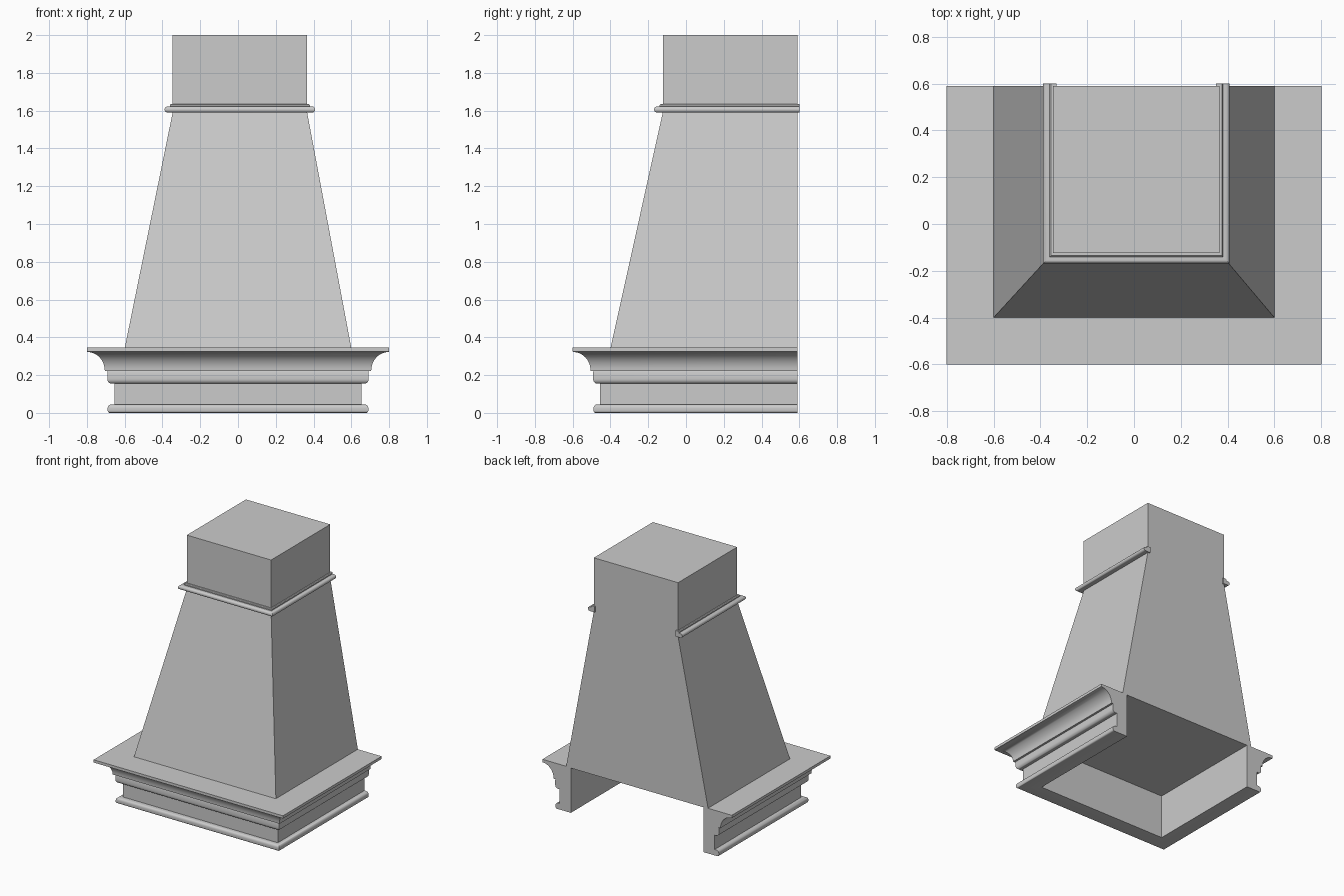
import bpy, bmesh
from math import sin, cos, radians

if "Cube" in bpy.data.objects:
    bpy.data.objects.remove(bpy.data.objects["Cube"])

BACK = 0.59


def finish(name, bm, smooth=False):
    bmesh.ops.recalc_face_normals(bm, faces=bm.faces)
    mesh = bpy.data.meshes.new(name)
    bm.to_mesh(mesh)
    bm.free()
    ob = bpy.data.objects.new(name, mesh)
    bpy.context.collection.objects.link(ob)
    if smooth:
        bpy.ops.object.select_all(action='DESELECT')
        ob.select_set(True)
        bpy.context.view_layer.objects.active = ob
        bpy.ops.object.shade_smooth_by_angle(angle=radians(35))
    return ob


def loft(name, loops, smooth=False):
    """Skin a closed solid through a list of equal-length closed loops."""
    bm = bmesh.new()
    rings = [[bm.verts.new(p) for p in loop] for loop in loops]
    n = len(rings[0])
    for a, b in zip(rings, rings[1:]):
        for i in range(n):
            j = (i + 1) % n
            bm.faces.new((a[i], a[j], b[j], b[i]))
    bm.faces.new(rings[0])
    bm.faces.new(rings[-1])
    return finish(name, bm, smooth)


def rect(x0, x1, y0, y1, z):
    return [(x0, y0, z), (x1, y0, z), (x1, y1, z), (x0, y1, z)]


def moulding(name, profile, x0, x1, y0, back):
    """Sweep an (outward offset, height) profile round left, front and right."""
    return loft(name, [
        [(x0 - d, back, z) for d, z in profile],
        [(x0 - d, y0 - d, z) for d, z in profile],
        [(x1 + d, y0 - d, z) for d, z in profile],
        [(x1 + d, back, z) for d, z in profile]], smooth=True)


def arc(cx, cz, rx, rz, a0, a1, n=6):
    return [(cx + rx * cos(radians(a0 + (a1 - a0) * i / n)),
             cz + rz * sin(radians(a0 + (a1 - a0) * i / n))) for i in range(n + 1)]


# Upper chimney box and tapered hood body
loft("chimney_box", [rect(-0.346, 0.366, -0.123, BACK, z) for z in (1.59, 2.0)])
loft("tapered_hood", [rect(-0.6, 0.6, -0.4, BACK, 0.342),
                      rect(-0.346, 0.366, -0.123, BACK, 1.59)])

# Base moulding: foot bead, flat band, middle bead, cove, top shelf
base = [(-0.04, 0.0)]
base += arc(0.078, 0.012, 0.012, 0.012, -90, 0, 4)
base += arc(0.070, 0.025, 0.020, 0.020, 0, 90)
base += [(0.055, 0.045), (0.055, 0.155)]
base += arc(0.070, 0.180, 0.022, 0.025, -90, 0)
base += [(0.092, 0.215), (0.089, 0.222)]
base += arc(0.195, 0.222, 0.09, 0.100, 180, 90, 10)
base += [(0.2, 0.324), (0.2, 0.345), (-0.04, 0.345)]
moulding("base_moulding", base, -0.6, 0.6, -0.4, BACK)

# Collar trim between hood and chimney
collar = [(-0.015, 1.59)]
collar += arc(0.027, 1.606, 0.016, 0.016, -90, 90, 10)
collar += [(0.014, 1.622), (0.014, 1.630), (0.009, 1.635), (-0.015, 1.635)]
moulding("collar_trim", collar, -0.346, 0.366, -0.126, 0.6)
